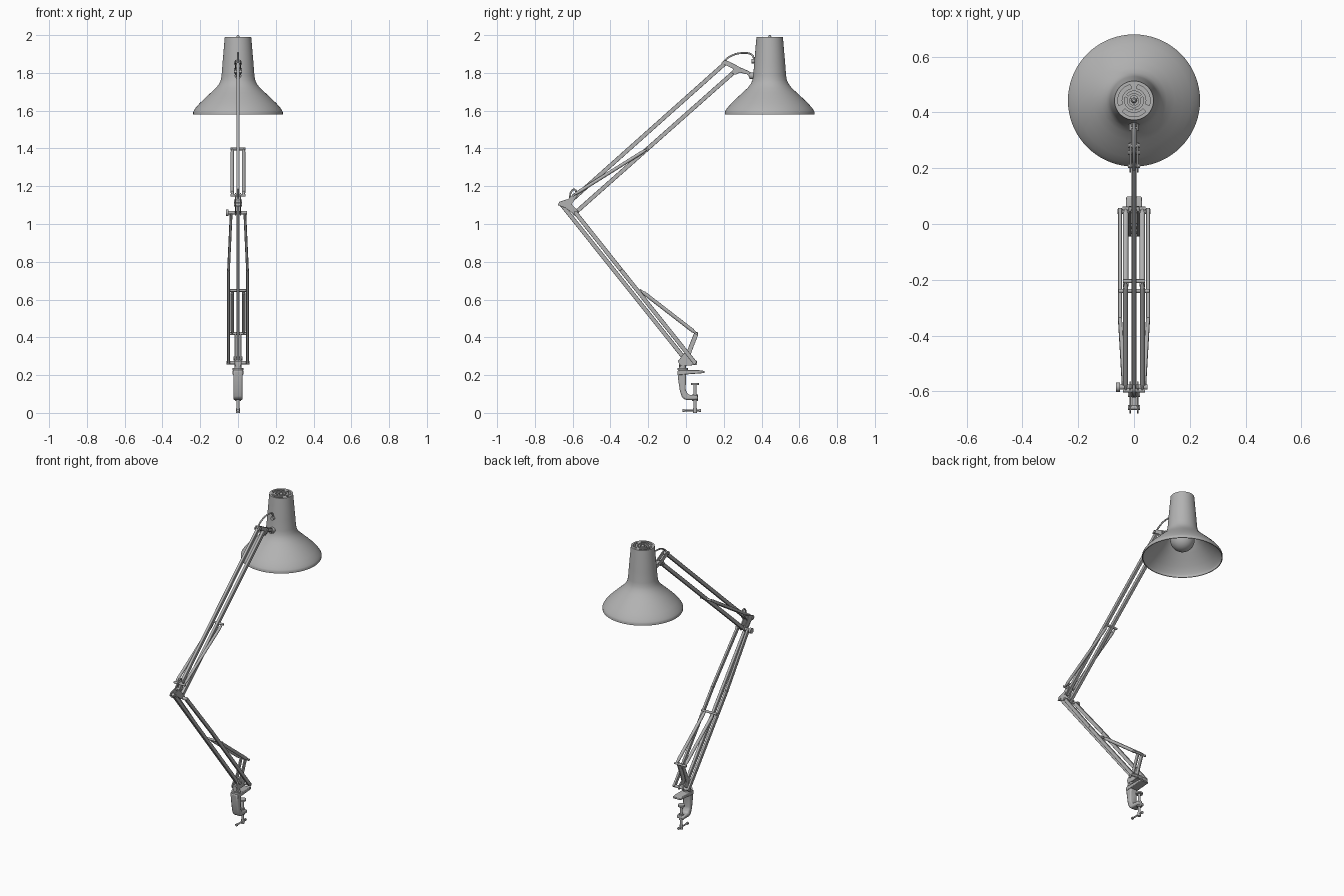
import bpy, bmesh, math
from mathutils import Vector, Matrix

if "Cube" in bpy.data.objects:
    bpy.data.objects.remove(bpy.data.objects["Cube"])

grey = bpy.data.materials.new("warm_grey_enamel")
grey.diffuse_color = (0.45, 0.45, 0.45, 1)
grey.use_nodes = True
grey.node_tree.nodes["Principled BSDF"].inputs["Base Color"].default_value = grey.diffuse_color


def finish(name, bm, bevel=0.0):
    bmesh.ops.remove_doubles(bm, verts=bm.verts, dist=1e-5)
    bmesh.ops.recalc_face_normals(bm, faces=bm.faces)
    me = bpy.data.meshes.new(name)
    bm.to_mesh(me)
    bm.free()
    me.materials.append(grey)
    me.shade_smooth()
    me.set_sharp_from_angle(angle=math.radians(35))
    ob = bpy.data.objects.new(name, me)
    bpy.context.scene.collection.objects.link(ob)
    if bevel:
        mod = ob.modifiers.new("soft_edges", 'BEVEL')
        mod.width, mod.segments, mod.limit_method = bevel, 2, 'ANGLE'
    return ob


def frame(p, q):
    """Matrix at the middle of p-q, local z along it, local x sideways."""
    p, q = Vector(p), Vector(q)
    d = (q - p).normalized()
    side = Vector((1, 0, 0)) if abs(d.x) < 0.9 else Vector((0, 1, 0))
    side = (side - d * side.dot(d)).normalized()
    up = d.cross(side)
    m = Matrix((side, up, d)).transposed().to_4x4()
    m.translation = (p + q) / 2
    return m, (q - p).length


def bar(name, p, q, w=0.018, h=0.022):
    m, length = frame(p, q)
    bm = bmesh.new()
    bmesh.ops.create_cube(bm, size=1, matrix=m @ Matrix.Diagonal((w, h, length, 1)))
    return finish(name, bm, 0.002)


def rod(name, p, q, r, r2=None, n=16):
    m, length = frame(p, q)
    bm = bmesh.new()
    bmesh.ops.create_cone(bm, cap_ends=True, segments=n, radius1=r,
                          radius2=r if r2 is None else r2, depth=length, matrix=m)
    return finish(name, bm)


def plate(name, outline, x0, x1, bevel=0.002):
    """Extrude a (y, z) outline from x0 to x1."""
    bm = bmesh.new()
    face = bm.faces.new([bm.verts.new((x0, y, z)) for y, z in outline])
    out = bmesh.ops.extrude_face_region(bm, geom=[face])
    verts = [v for v in out["geom"] if isinstance(v, bmesh.types.BMVert)]
    bmesh.ops.translate(bm, verts=verts, vec=(x1 - x0, 0, 0))
    return finish(name, bm, bevel)


def lathe(name, profile, cy, closed=False, n=64, a0=0.0, a1=math.tau):
    """Turn an (r, z) profile about the vertical axis at y = cy."""
    full = abs(a1 - a0 - math.tau) < 1e-6
    bm = bmesh.new()
    rings = []
    for i in range(n if full else n + 1):
        a = a0 + (a1 - a0) * i / n
        rings.append([bm.verts.new((r * math.cos(a), cy + r * math.sin(a), z))
                      for r, z in profile])
    k = len(profile)
    for i in range(n):
        s, t = rings[i], rings[(i + 1) % len(rings)]
        for j in range(k if closed else k - 1):
            bm.faces.new((s[j], t[j], t[(j + 1) % k], s[(j + 1) % k]))
    if not full:
        bm.faces.new(rings[0])
        bm.faces.new(rings[-1])
    return finish(name, bm)


def wire(name, points, r):
    cu = bpy.data.curves.new(name, 'CURVE')
    cu.dimensions, cu.bevel_depth, cu.bevel_resolution = '3D', r, 3
    cu.use_fill_caps = True
    sp = cu.splines.new('BEZIER')
    sp.bezier_points.add(len(points) - 1)
    for b, co in zip(sp.bezier_points, points):
        b.co = co
        b.handle_left_type = b.handle_right_type = 'AUTO'
    cu.materials.append(grey)
    ob = bpy.data.objects.new(name, cu)
    bpy.context.scene.collection.objects.link(ob)
    return ob


def ring(name, r0, r1, z0, z1, **kw):
    return lathe(name, [(r0, z0), (r1, z0), (r1, z1), (r0, z1)], CY, closed=True, **kw)


CY = 0.443   # shade axis

# Shade: thin double wall with a rolled rim
outer = [(0.070, 1.99), (0.076, 1.92), (0.082, 1.85), (0.087, 1.785), (0.091, 1.762),
         (0.100, 1.742), (0.117, 1.720), (0.145, 1.694), (0.175, 1.666), (0.204, 1.638),
         (0.225, 1.614), (0.234, 1.600), (0.237, 1.594), (0.237, 1.580)]
inner = [(r - 0.005, z - (0.003 if 0 < i < 13 else 0)) for i, (r, z) in enumerate(outer)]
lathe("shade", outer + inner[::-1], CY, closed=True, n=72)

# Vented top cap and finial
lathe("cap_floor", [(0.0, 1.968), (0.068, 1.968), (0.068, 1.962), (0.0, 1.962)], CY)
ring("cap_outer_ring", 0.058, 0.067, 1.965, 1.99)
ring("cap_middle_ring", 0.034, 0.044, 1.965, 1.99)
ring("cap_inner_ring", 0.017, 0.026, 1.965, 1.99)
for i in range(3):
    a = math.radians(90 + 120 * i)
    ring("cap_bridge", 0.043, 0.059, 1.965, 1.99, n=6, a0=a - 0.22, a1=a + 0.22)
    ring("cap_inner_bridge", 0.008, 0.035, 1.97, 1.987, n=4, a0=a + 0.9, a1=a + 1.2)
lathe("finial", [(0, 2.0), (0.005, 1.999), (0.007, 1.994), (0.010, 1.988), (0.010, 1.965)], CY, n=24)

# Bulb and socket
bulb = [(0.072 * math.sin(t), 1.70 - 0.072 * math.cos(t))
        for t in [math.radians(150) * i / 14 for i in range(15)]]
lathe("bulb", bulb + [(0.028, 1.785), (0.026, 1.81)], CY, n=40)
lathe("socket", [(0.0, 1.80), (0.032, 1.80), (0.034, 1.82), (0.034, 1.963)], CY, n=32)

# Head bracket, swivel arm and cable
for s in (-1, 1):
    plate("head_bracket", [(0.185, 1.852), (0.205, 1.868), (0.225, 1.862), (0.290, 1.828),
                           (0.292, 1.806), (0.262, 1.790), (0.240, 1.800), (0.250, 1.822)],
          s * 0.010, s * 0.016, 0.001)
for y, z in ((0.208, 1.853), (0.256, 1.806), (0.280, 1.818)):
    rod("head_pin", (-0.021, y, z), (0.021, y, z), 0.008)
plate("swivel_arm", [(0.272, 1.828), (0.295, 1.826), (0.335, 1.808), (0.350, 1.795),
                     (0.352, 1.770), (0.338, 1.772), (0.325, 1.792), (0.275, 1.804)], -0.010, 0.010)
rod("shade_pivot", (0, 0.335, 1.785), (0, 0.365, 1.785), 0.018)
rod("cable_grommet", (0, 0.348, 1.862), (0, 0.372, 1.862), 0.011)
wire("cable", [(0, 0.195, 1.855), (0, 0.235, 1.888), (0, 0.300, 1.905),
               (0, 0.350, 1.894), (0, 0.362, 1.862)], 0.005)

# Upper arm: two parallel bars
bar("upper_arm_top_bar", (0, -0.615, 1.118), (0, 0.215, 1.858))
bar("upper_arm_bottom_bar", (0, -0.59, 1.056), (0, 0.265, 1.814))

# Elbow bracket
for s in (-1, 1):
    plate("elbow_bracket", [(-0.680, 1.100), (-0.670, 1.118), (-0.625, 1.132), (-0.590, 1.165),
                            (-0.575, 1.150), (-0.605, 1.105), (-0.565, 1.062), (-0.580, 1.045),
                            (-0.605, 1.060), (-0.640, 1.086)], s * 0.010, s * 0.017, 0.001)
for y, z in ((-0.658, 1.102), (-0.612, 1.12)):
    rod("elbow_pin", (-0.021, y, z), (0.021, y, z), 0.009)
wire("elbow_hook", [(0, -0.615, 1.135), (0, -0.607, 1.172), (0, -0.590, 1.182), (0, -0.578, 1.155)], 0.005)
rod("elbow_axle", (-0.050, -0.585, 1.06), (0.048, -0.585, 1.06), 0.009)
rod("elbow_knob", (-0.064, -0.585, 1.06), (-0.050, -0.585, 1.06), 0.017)

# Lower arm: one centre bar and a pair of outer bars that close in toward the elbow
bar("lower_arm_centre_bar", (0, -0.66, 1.104), (0, -0.008, 0.288))
foot, top = Vector((0, 0.05, 0.262)), Vector((0, -0.585, 1.06))
bend = foot.lerp(top, 0.62)
for s in (-1, 1):
    off = Vector((s * 0.050, 0, 0))
    bar("lower_arm_outer_bar", foot + off, bend + off, 0.014)
    bar("lower_arm_tapered_bar", bend + off, top + Vector((s * 0.036, 0, 0)), 0.014)
rod("lower_arm_axle", (-0.060, 0.045, 0.266), (0.060, 0.045, 0.266), 0.009)


# Tension springs with hooks' cross pins
def springs(label, a, b, xs, half_a, half_b, r):
    for s in (-1, 1):
        p, q = Vector((s * xs, *a)), Vector((s * xs, *b))
        rod(label + "_spring", p.lerp(q, 0.06), p.lerp(q, 0.94), r)
        rod(label + "_spring_end", p, p.lerp(q, 0.07), 0.004, r)
        rod(label + "_spring_end", p.lerp(q, 0.93), q, r, 0.004)
    for (y, z), h in ((a, half_a), (b, half_b)):
        rod(label + "_spring_pin", (-h, y, z), (h, y, z), 0.007)


springs("upper", (-0.597, 1.152), (-0.205, 1.397), 0.030, 0.040, 0.040, 0.009)
springs("lower", (-0.240, 0.648), (0.055, 0.420), 0.030, 0.055, 0.042, 0.010)

# Base bracket and swivel post
for s in (-1, 1):
    plate("base_bracket", [(0.045, 0.428), (0.062, 0.428), (0.064, 0.412), (0.034, 0.335),
                           (0.022, 0.300), (0.058, 0.274), (0.058, 0.255), (0.010, 0.250),
                           (-0.035, 0.252), (-0.042, 0.275), (-0.015, 0.310), (0.008, 0.335)],
          s * 0.011, s * 0.019, 0.001)
plate("base_block", [(-0.035, 0.245), (0.045, 0.255), (0.040, 0.275), (-0.035, 0.275)], -0.014, 0.014)
rod("base_pin", (-0.024, -0.008, 0.288), (0.024, -0.008, 0.288), 0.010)
rod("swivel_post", (0, -0.018, 0.20), (0, -0.018, 0.26), 0.018, n=24)
rod("swivel_collar", (0, -0.018, 0.226), (0, -0.018, 0.238), 0.028, n=24)

# Desk clamp: body, top plate, screw, pad and handle
plate("clamp_body", [(-0.046, 0.226), (0.004, 0.226), (0.000, 0.200), (-0.002, 0.120),
                     (0.012, 0.096), (0.062, 0.092), (0.064, 0.070), (0.000, 0.068),
                     (-0.020, 0.080), (-0.032, 0.115), (-0.042, 0.180)], -0.025, 0.025, 0.008)
plate("clamp_plate", [(-0.040, 0.226), (0.070, 0.226), (0.098, 0.222), (0.098, 0.211),
                      (0.030, 0.206), (-0.040, 0.200)], -0.028, 0.028, 0.003)
rod("clamp_screw", (0, 0.048, 0.012), (0, 0.048, 0.152), 0.008)
rod("clamp_pad", (0, 0.048, 0.148), (0, 0.048, 0.158), 0.021, n=24)
rod("clamp_boss", (0, 0.048, 0.062), (0, 0.048, 0.098), 0.015, n=20)
rod("screw_head", (0, 0.048, 0.0), (0, 0.048, 0.026), 0.010)
rod("clamp_handle", (0, -0.014, 0.013), (0, 0.074, 0.013), 0.005)
for y in (-0.014, 0.074):
    rod("handle_end", (0, y - 0.005, 0.013), (0, y + 0.005, 0.013), 0.008)
